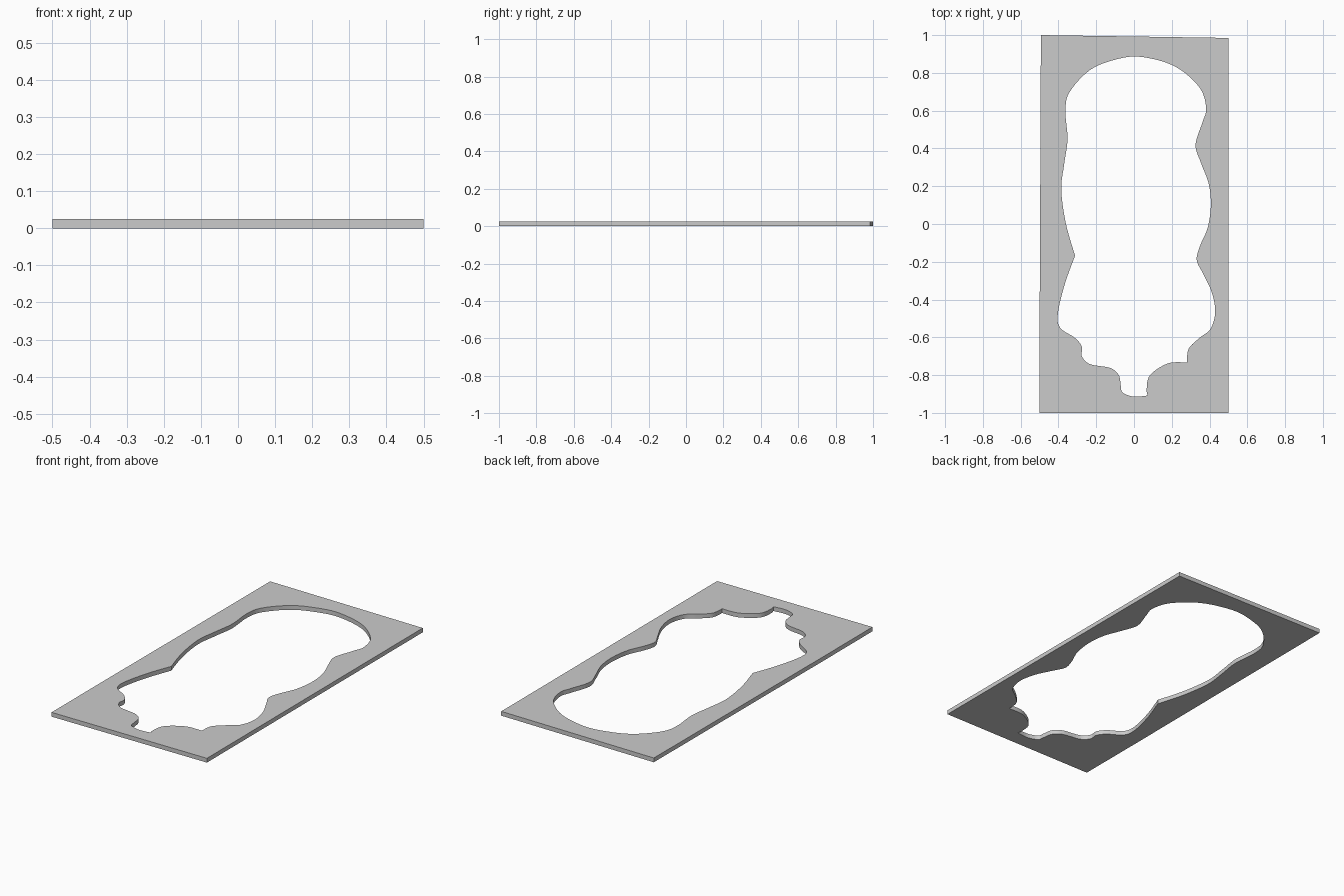
import bpy, bmesh, math

if "Cube" in bpy.data.objects:
    bpy.data.objects.remove(bpy.data.objects["Cube"])

THICK = 0.025

# Outer border: a slightly skewed rectangle
border = [(-0.5, -1), (0.5, -1), (0.5, 0.985), (-0.493, 1), (-0.4975, -0.07), (-0.5, -0.56)]

# Opening, clockwise, as smooth runs that meet at sharp corners
runs = [
    [(-0.312, -0.168), (-0.36, 0), (-0.385, 0.18), (-0.37, 0.315), (-0.352, 0.45),
     (-0.363, 0.6), (-0.34, 0.70), (-0.233, 0.815), (-0.1, 0.87), (0.035, 0.885),
     (0.215, 0.835), (0.345, 0.725), (0.382, 0.615), (0.363, 0.54), (0.326, 0.42),
     (0.354, 0.325), (0.395, 0.215), (0.407, 0.10), (0.39, -0.02), (0.35, -0.115),
     (0.332, -0.19), (0.364, -0.26), (0.411, -0.36), (0.43, -0.465), (0.405, -0.555),
     (0.348, -0.602), (0.29, -0.66), (0.28, -0.733)],
    [(0.28, -0.733), (0.18, -0.738), (0.085, -0.80), (0.067, -0.875), (0.073, -0.908)],
    [(0.073, -0.908), (0, -0.914), (-0.06, -0.893), (-0.07, -0.855), (-0.081, -0.80),
     (-0.127, -0.762), (-0.233, -0.742), (-0.276, -0.70), (-0.276, -0.65),
     (-0.313, -0.603), (-0.39, -0.55), (-0.403, -0.475), (-0.366, -0.317)],
]
runs[-1].append(runs[0][0])


def smooth_run(pts, steps=8):
    """Catmull-Rom points along a run, leaving out the last point."""
    ext = [pts[0]] + pts + [pts[-1]]
    out = []
    for a, b, c, d in zip(ext, ext[1:], ext[2:], ext[3:]):
        for i in range(steps):
            t = i / steps
            out.append(tuple(0.5 * (2 * q + (r - p) * t + (2 * p - 5 * q + 4 * r - s) * t * t
                                    + (3 * q - p - 3 * r + s) * t ** 3)
                             for p, q, r, s in zip(a, b, c, d)))
    return out


opening = [p for run in runs for p in smooth_run(run)]

# Flat filled profile with the opening, given thickness
curve = bpy.data.curves.new("frame_plate", 'CURVE')
curve.dimensions = '2D'
curve.fill_mode = 'BOTH'
curve.extrude = THICK / 2
for loop in (border, opening):
    spline = curve.splines.new('POLY')
    spline.points.add(len(loop) - 1)
    for point, (x, y) in zip(spline.points, loop):
        point.co = (x, y, 0, 1)
    spline.use_cyclic_u = True

plate = bpy.data.objects.new("frame_plate", curve)
bpy.context.collection.objects.link(plate)
bpy.context.view_layer.objects.active = plate
plate.select_set(True)
bpy.ops.object.convert(target='MESH')
plate = bpy.context.object

# Weld caps to walls and stand the plate on the ground
bm = bmesh.new()
bm.from_mesh(plate.data)
bmesh.ops.remove_doubles(bm, verts=bm.verts, dist=1e-5)
bmesh.ops.translate(bm, verts=bm.verts, vec=(0, 0, THICK / 2))
bmesh.ops.recalc_face_normals(bm, faces=bm.faces)
bm.to_mesh(plate.data)
bm.free()
bpy.ops.object.shade_smooth_by_angle(angle=math.radians(30))
